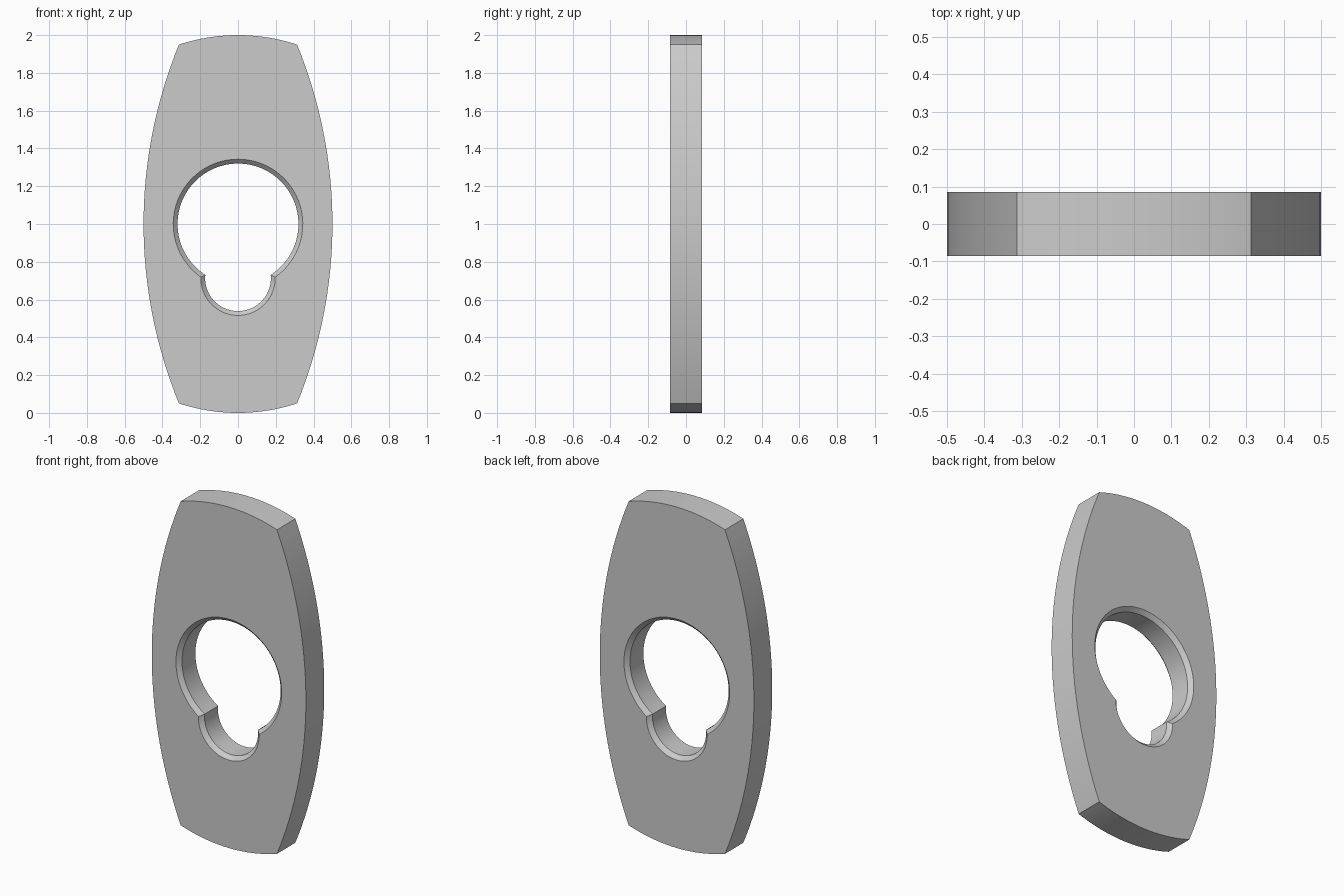
import bpy
import bmesh
from math import acos, asin, atan2, pi, radians, sin, cos, sqrt

default_cube = bpy.data.objects.get("Cube")
if default_cube:
    bpy.data.objects.remove(default_cube)

HALF_DEPTH = 0.085
MID_Z = 1.0
CHAMFER = 0.023


def arc(cx, cz, radius, start, end, steps):
    """Points along an arc in the xz plane, leaving out the last one."""
    angles = [start + (end - start) * i / steps for i in range(steps)]
    return [(cx + radius * cos(a), cz + radius * sin(a)) for a in angles]


def barrel_outline():
    """Shallow side arcs cut by a unit circle at the top and bottom."""
    side_radius, side_offset = 2.5, 2.0
    corner_x = (side_radius ** 2 - side_offset ** 2 - 1) / (2 * side_offset)
    side = asin(sqrt(1 - corner_x ** 2) / side_radius)
    end = acos(corner_x)
    return (arc(-side_offset, MID_Z, side_radius, -side, side, 32)
            + arc(0, MID_Z, 1, end, pi - end, 20)
            + arc(side_offset, MID_Z, side_radius, pi - side, pi + side, 32)
            + arc(0, MID_Z, 1, pi + end, 2 * pi - end, 20))


def keyhole_outline(grow):
    """Large round opening joined to a smaller round notch below it."""
    big, small, notch_z = 0.32 + grow, 0.174 + grow, 0.713
    gap = MID_Z - notch_z
    drop = (gap ** 2 + big ** 2 - small ** 2) / (2 * gap)
    join_x = sqrt(big ** 2 - drop ** 2)
    join_z = MID_Z - drop
    a = atan2(-drop, join_x)
    b = atan2(join_z - notch_z, join_x)
    return (arc(0, MID_Z, big, a, pi - a, 72)
            + arc(0, notch_z, small, pi - b, 2 * pi + b, 40))


bm = bmesh.new()


def add_loop(points, y):
    verts = [bm.verts.new((x, y, z)) for x, z in points]
    edges = [bm.edges.new((v, verts[i - 1])) for i, v in enumerate(verts)]
    return verts, edges


def bridge(first, second):
    for i in range(len(first)):
        bm.faces.new((first[i - 1], first[i], second[i], second[i - 1]))


# Loops of the plate rim and the chamfered keyhole
rim = barrel_outline()
wide, narrow = keyhole_outline(CHAMFER), keyhole_outline(0)
front_rim, front_rim_edges = add_loop(rim, -HALF_DEPTH)
back_rim, back_rim_edges = add_loop(rim, HALF_DEPTH)
front_wide, front_wide_edges = add_loop(wide, -HALF_DEPTH)
back_wide, back_wide_edges = add_loop(wide, HALF_DEPTH)
front_narrow, _ = add_loop(narrow, CHAMFER - HALF_DEPTH)
back_narrow, _ = add_loop(narrow, HALF_DEPTH - CHAMFER)

# Rim wall, chamfers and hole wall
bridge(front_rim, back_rim)
bridge(front_wide, front_narrow)
bridge(front_narrow, back_narrow)
bridge(back_narrow, back_wide)

# Flat front and back around the hole
for edges in (front_rim_edges + front_wide_edges, back_rim_edges + back_wide_edges):
    bmesh.ops.triangle_fill(bm, use_beauty=True, use_dissolve=False, edges=edges)
bmesh.ops.recalc_face_normals(bm, faces=bm.faces[:])

mesh = bpy.data.meshes.new("keyhole_plate")
bm.to_mesh(mesh)
bm.free()
plate = bpy.data.objects.new("keyhole_plate", mesh)
bpy.context.collection.objects.link(plate)

# Single grey material
grey = bpy.data.materials.new("light_grey")
grey.use_nodes = True
colour = (0.6, 0.6, 0.6, 1)
grey.diffuse_color = colour
grey.node_tree.nodes["Principled BSDF"].inputs["Base Color"].default_value = colour
mesh.materials.append(grey)

bpy.ops.object.select_all(action='DESELECT')
plate.select_set(True)
bpy.context.view_layer.objects.active = plate
bpy.ops.object.shade_smooth_by_angle(angle=radians(25))
